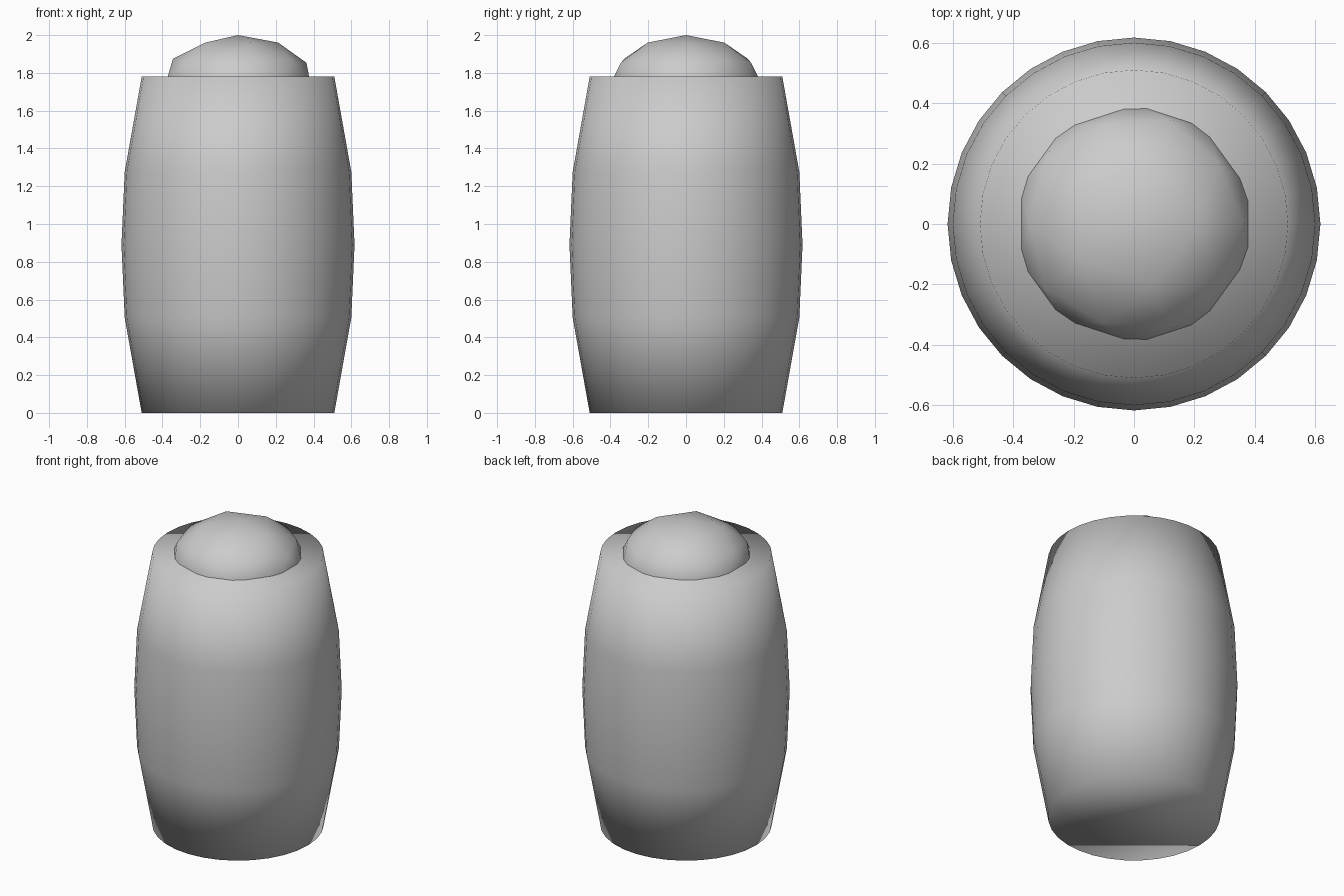
import bpy, bmesh
from math import cos, sin, tau

if "Cube" in bpy.data.objects:
    bpy.data.objects.remove(bpy.data.objects["Cube"])

SIDES = 32

# Barrel body: bulging profile (radius, height) spun round the z axis, capped both ends
profile = [(0.51, 0.0), (0.60, 0.505), (0.617, 0.89), (0.60, 1.275), (0.51, 1.78)]
bm = bmesh.new()
rings = [[bm.verts.new((r * cos(tau * i / SIDES), r * sin(tau * i / SIDES), z))
          for i in range(SIDES)] for r, z in profile]
for lower, upper in zip(rings, rings[1:]):
    for i in range(SIDES):
        j = (i + 1) % SIDES
        bm.faces.new((lower[i], lower[j], upper[j], upper[i]))
bm.faces.new(rings[0][::-1])
bm.faces.new(rings[-1])
mesh = bpy.data.meshes.new("barrel_body")
bm.to_mesh(mesh)
bm.free()
mesh.shade_smooth()
barrel = bpy.data.objects.new("barrel_body", mesh)
bpy.context.collection.objects.link(barrel)

# Domed heap on top: squashed icosphere sunk into the barrel
bpy.ops.mesh.primitive_ico_sphere_add(subdivisions=2, radius=1, location=(0, 0, 1.735))
dome = bpy.context.object
dome.name = "top_dome"
dome.scale = (0.405, 0.405, 0.265)
bpy.ops.object.transform_apply(location=False, rotation=False, scale=True)
dome.data.shade_smooth()
